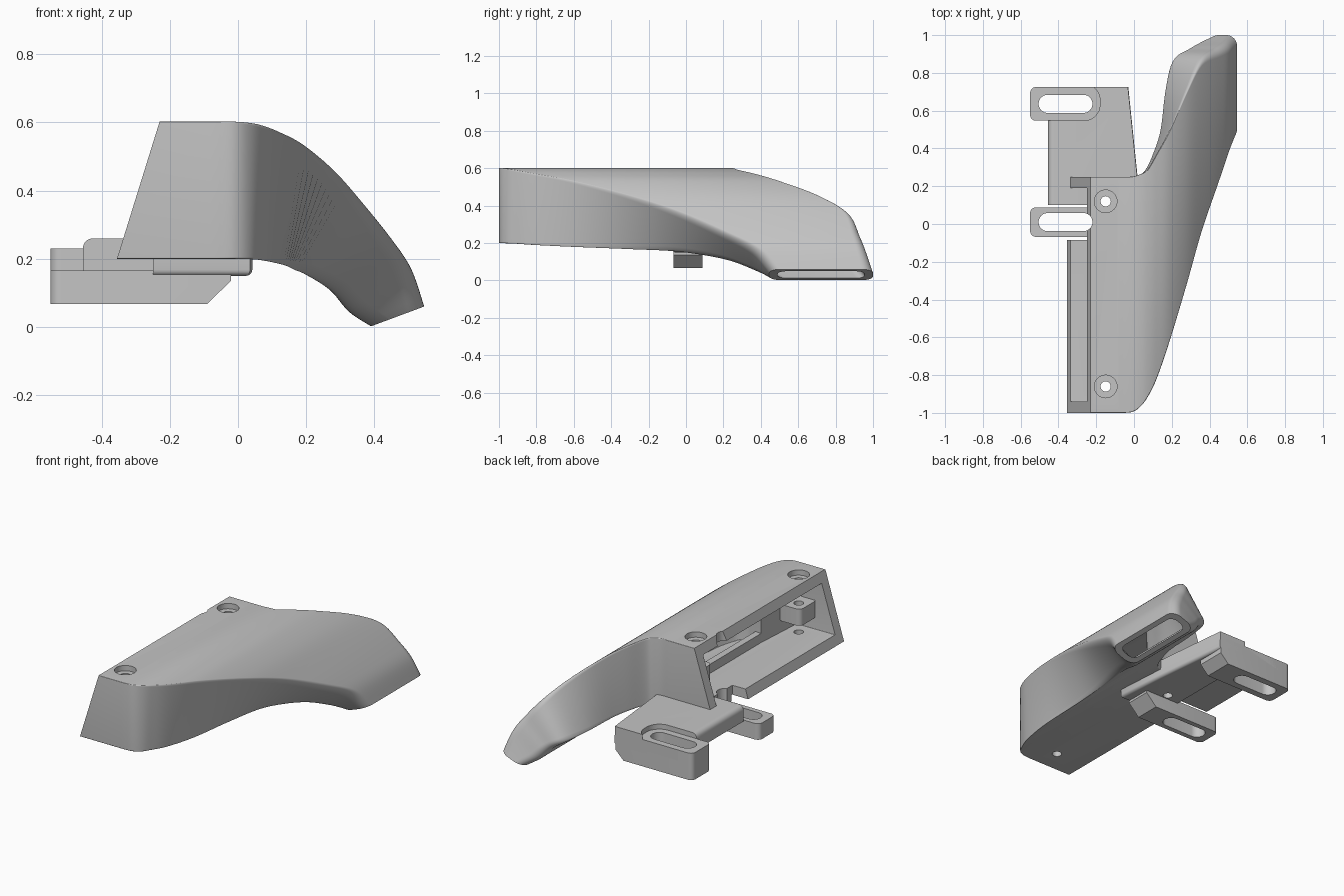
import bpy, bmesh, math
from mathutils import Vector

if "Cube" in bpy.data.objects:
    bpy.data.objects.remove(bpy.data.objects["Cube"], do_unlink=True)

grey = bpy.data.materials.new("plain grey")
grey.use_nodes = True
grey.diffuse_color = (0.55, 0.55, 0.55, 1)
grey.node_tree.nodes["Principled BSDF"].inputs["Base Color"].default_value = (0.55, 0.55, 0.55, 1)


def finish(name, bm):
    bmesh.ops.recalc_face_normals(bm, faces=bm.faces)
    mesh = bpy.data.meshes.new(name)
    bm.to_mesh(mesh)
    bm.free()
    mesh.materials.append(grey)
    obj = bpy.data.objects.new(name, mesh)
    bpy.context.collection.objects.link(obj)
    return obj


def prism(name, outline, low, high, axis="z", bevel=0, pick=None):
    """Extrude an outline along z, or an xz outline along y; bevel picked edges."""
    bm = bmesh.new()
    place = (lambda p, h: (p[0], p[1], h)) if axis == "z" else (lambda p, h: (p[0], h, p[1]))
    face = bm.faces.new([bm.verts.new(place(p, low)) for p in outline])
    out = bmesh.ops.extrude_face_region(bm, geom=[face])
    move = Vector(place((0, 0), high - low))
    bmesh.ops.translate(bm, vec=move, verts=[v for v in out["geom"] if isinstance(v, bmesh.types.BMVert)])
    if bevel:
        edges = [e for e in bm.edges if pick(e.verts[0].co, e.verts[1].co)]
        bmesh.ops.bevel(bm, geom=edges, offset=bevel, segments=5, profile=0.5, affect="EDGES")
    return finish(name, bm)


def rect(x0, x1, y0, y1):
    return [(x0, y0), (x1, y0), (x1, y1), (x0, y1)]


def rounded(a0, a1, b0, b1, r, steps=8):
    """Rounded rectangle outline, counter-clockwise."""
    r = min(r, (a1 - a0) / 2 - 1e-4, (b1 - b0) / 2 - 1e-4)
    corners = [(a1 - r, b1 - r), (a0 + r, b1 - r), (a0 + r, b0 + r), (a1 - r, b0 + r)]
    return [(cx + r * math.cos(math.pi / 2 * (q + i / steps)),
             cy + r * math.sin(math.pi / 2 * (q + i / steps)))
            for q, (cx, cy) in enumerate(corners) for i in range(steps + 1)]


def circle(x, y, r):
    return [(x + r * math.cos(i * math.tau / 32), y + r * math.sin(i * math.tau / 32)) for i in range(32)]


def cut(obj, cutters):
    for c in cutters:
        c.hide_render = True
        mod = obj.modifiers.new(c.name, "BOOLEAN")
        mod.operation = "DIFFERENCE"
        mod.solver = "EXACT"
        mod.object = c
    deps = bpy.context.evaluated_depsgraph_get()
    mesh = bpy.data.meshes.new_from_object(obj.evaluated_get(deps))
    obj.modifiers.clear()
    obj.data = mesh


# Sections: outer x, z, inner x, z, front y, back y, corner radius, then wall, front wall, back wall
chamber = [(-.23, .602, -.355, .20, -1.0, .25, .004, .06, .06, .06),
           (-.08, .602, -.08, .20, -1.0, .25, .004, .055, .06, .06)]
sections = [
    (-.06, .602, -.06, .20, -1.0, .25, .004, .055, .37, .14),
    (-.01, .602, -.01, .20, -.995, .251, .005, .05, .36, .13),
    (.03, .599, .03, .199, -.97, .262, .006, .045, .33, .11),
    (.07, .591, .06, .197, -.92, .285, .008, .045, .29, .09),
    (.12, .572, .10, .190, -.82, .37, .01, .04, .22, .07),
    (.19, .535, .14, .180, -.62, .50, .014, .04, .13, .06),
    (.28, .46, .165, .168, -.33, .71, .022, .04, .08, .06),
    (.36, .37, .20, .153, -.06, .872, .035, .04, .06, .06),
    (.45, .258, .27, .108, .19, .93, .048, .035, .055, .055),
    (.508, .17, .325, .045, .355, .965, .055, .03, .05, .05),
    (.546, .06, .39, .002, .445, 1.0, .06, .03, .045, .045),
]


def spline(rows, steps):
    pts = [rows[0]] + rows + [rows[-1]]
    for k in range(len(rows) - 1):
        quad = pts[k:k + 4]
        for i in range(steps):
            t = i / steps
            yield [0.5 * (2 * b + (c - a) * t + (2 * a - 5 * b + 4 * c - d) * t * t
                          + (3 * b - a - 3 * c + d) * t ** 3) for a, b, c, d in zip(*quad)]
    yield rows[-1]


def section_loop(bm, row, inset):
    ox, oz, ix, iz, y0, y1, r, *walls = row
    base, span = Vector((ix, 0, iz)), Vector((ox - ix, 0, oz - iz))
    length = span.length
    w, front, back = walls if inset else (0, 0, 0)
    return [bm.verts.new(base + span * (u / length) + Vector((0, v, 0)))
            for u, v in rounded(w, length - w, y0 + front, y1 - back, max(r - w * .5, .003))]


# Hollow duct body: outer skin, lining with a narrower throat, and the rims joining them
bm = bmesh.new()
rows = chamber + list(spline(sections, 6))
skin = [section_loop(bm, r, False) for r in rows]
lining = [section_loop(bm, r, True) for r in rows]
for a, b in list(zip(skin, skin[1:])) + list(zip(lining[1:], lining)) + [(lining[0], skin[0]), (skin[-1], lining[-1])]:
    for i in range(len(a)):
        j = (i + 1) % len(a)
        bm.faces.new((a[i], a[j], b[j], b[i]))
duct = finish("duct_body", bm)

# Cutters: screw holes, counterbores, ear slots, floor notch and clamp recess
screws = [(-.15, .12), (-.15, -.86)]
holes = [prism("hole_cutter", circle(x, y, .027), -.1, .8) for x, y in screws]
bores = [prism("bore_cutter", circle(x, y, .06), .57, .8) for x, y in screws]
ear_y = {"back": (.547, .725), "front": (-.068, .088)}
slots = [prism("slot_cutter", rounded(-.505, -.22, sum(y) / 2 - .048, sum(y) / 2 + .048, .05), -.1, .8)
         for y in ear_y.values()]
notch = prism("notch_cutter", rect(-.6, -.25, -.085, .19), .12, .3)
recess = prism("recess_cutter", rounded(-.7, -.18, .547, .74, .085), .23, .4)

# Screw tabs at mid height inside the duct
tabs = [prism("screw_tab", rounded(-.21, -.06, y0, y1, .03), .33, .43)
        for y0, y1 in ((.05, .2), (-.95, -.79))]

# Mounting block beside the duct, with its rounded outer top edge
block = prism("mounting_block",
              [(-.455, .10), (-.25, .10), (-.25, .24), (.018, .24), (-.032, .725), (-.455, .725)],
              .165, .26, bevel=.03,
              pick=lambda a, b: a.x < -.45 and b.x < -.45 and min(a.z, b.z) > .25)

# Continuous slab under the block and the duct floor, with a softened lower rim
slab = prism("under_slab", [(-.25, -.075), (.035, -.075), (.042, -.06), (.02, .24), (-.03, .725), (-.25, .725)],
             .15, .206, bevel=.018,
             pick=lambda a, b: max(a.z, b.z) < .151 and max(a.x, b.x) > -.2 and min(a.y, b.y) < .7)

# Slotted ears with a sloping inner end
ears = []
for (name, (y0, y1)), top, tip in zip(ear_y.items(), (.23, .165), (-.036, -.02)):
    ears.append(prism(name + "_ear",
                      [(-.55, .068), (-.09, .068), (tip, .154 + tip * .9), (tip, top), (-.55, top)],
                      y0, y1, axis="y", bevel=.03,
                      pick=lambda a, b: a.x < -.54 and b.x < -.54 and abs(a.z - b.z) > .05))

# Low sill across the throat of the duct
sill = prism("inner_sill", rounded(-.06, -.02, -.64, .12, .015), .24, .31)

cut(duct, holes + bores + [slots[1], notch])
for tab in tabs:
    cut(tab, holes)
cut(block, [recess] + slots)
cut(slab, slots + [holes[0]])
for ear, slot in zip(ears, slots):
    cut(ear, [slot])

for c in holes + bores + slots + [notch, recess]:
    bpy.data.objects.remove(c, do_unlink=True)

# Smooth curved surfaces, keep hard edges
bpy.ops.object.select_all(action="DESELECT")
for obj in [duct, block, slab, sill] + tabs + ears:
    obj.select_set(True)
    bpy.context.view_layer.objects.active = obj
bpy.ops.object.shade_smooth_by_angle(angle=math.radians(30))
